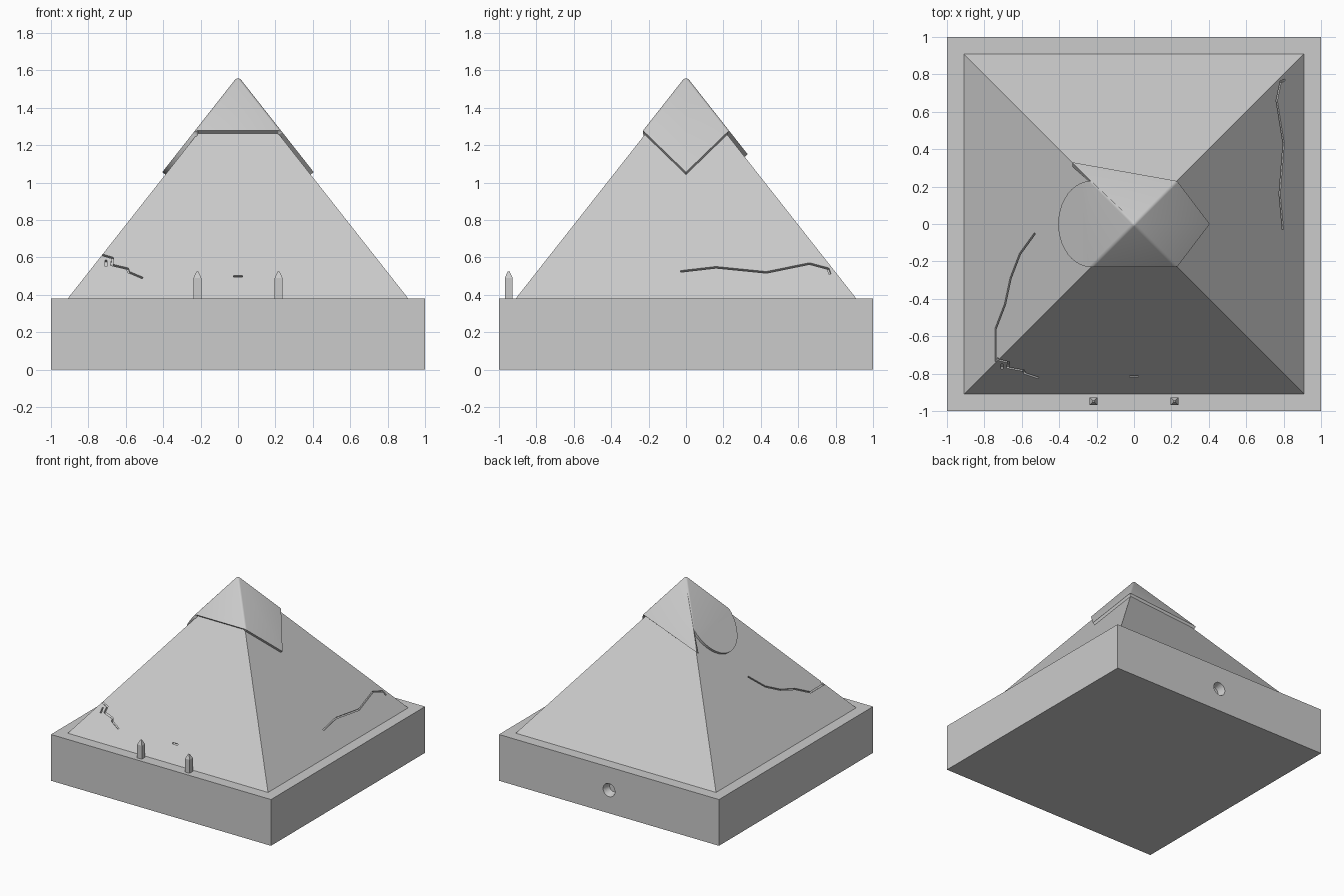
import bpy, bmesh, math
from mathutils import Matrix, Vector

SLOPE = 1.27      # rise per unit of horizontal distance from the axis
APEX = 1.536      # tip of the inner pyramid
CAP_APEX = 1.57   # tip of the overlay cap
BASE_TOP = 0.38

cube = bpy.data.objects.get("Cube")
if cube:
    bpy.data.objects.remove(cube, do_unlink=True)

stone = bpy.data.materials.new("grey stone")
stone.use_nodes = True
grey = (0.6, 0.6, 0.6, 1)
stone.diffuse_color = grey
stone.node_tree.nodes["Principled BSDF"].inputs["Base Color"].default_value = grey


def finish(bm, name):
    bmesh.ops.recalc_face_normals(bm, faces=bm.faces)
    mesh = bpy.data.meshes.new(name)
    bm.to_mesh(mesh)
    bm.free()
    mesh.materials.append(stone)
    obj = bpy.data.objects.new(name, mesh)
    bpy.context.collection.objects.link(obj)
    return obj


def activate(obj):
    bpy.ops.object.select_all(action='DESELECT')
    obj.select_set(True)
    bpy.context.view_layer.objects.active = obj


def cut(obj, cutter):
    cutter.hide_render = True
    mod = obj.modifiers.new("cut", 'BOOLEAN')
    mod.operation = 'DIFFERENCE'
    mod.solver = 'EXACT'
    mod.object = cutter
    activate(obj)
    bpy.ops.object.modifier_apply(modifier=mod.name)
    bpy.data.objects.remove(cutter, do_unlink=True)


def square_frustum(bm, r1, r2, z1, z2, x=0, y=0):
    """Square cone section given by half widths and heights."""
    k = math.sqrt(2)
    m = Matrix.Translation((x, y, (z1 + z2) / 2)) @ Matrix.Rotation(math.pi / 4, 4, 'Z')
    bmesh.ops.create_cone(bm, cap_ends=True, segments=4, radius1=r1 * k,
                          radius2=r2 * k, depth=z2 - z1, matrix=m)


# Square plinth with a tapered round recess in the back
bm = bmesh.new()
square_frustum(bm, 1, 1, 0, BASE_TOP)
plinth = finish(bm, "plinth")
bm = bmesh.new()
bmesh.ops.create_cone(bm, cap_ends=True, segments=32, radius1=0.06, radius2=0.036, depth=0.08,
                      matrix=Matrix.Translation((0, 0.98, 0.19)) @ Matrix.Rotation(math.pi / 2, 4, 'X'))
cut(plinth, finish(bm, "recess_cutter"))

# Pyramid body
bm = bmesh.new()
square_frustum(bm, (APEX - BASE_TOP) / SLOPE, 0, BASE_TOP, APEX)
pyramid = finish(bm, "pyramid")


def crack(points, side, width=0.011, depth=0.014):
    """Cut a thin mitred groove; points are (sideways, distance from axis)."""
    turn = Matrix.Rotation(side * math.pi / 2, 3, 'Z')
    stretch = math.hypot(1, SLOPE)
    flat = [Vector((u, d * stretch)) for u, d in points]
    left, right = [], []
    for i, p in enumerate(flat):
        a = (p - flat[i - 1]).normalized() if i else (flat[1] - p).normalized()
        b = (flat[i + 1] - p).normalized() if i < len(flat) - 1 else a
        t = (a + b).normalized()
        n = Vector((-t.y, t.x)) * (width / 2 / max(0.5, t.dot(a)))
        left.append(p + n)
        right.append(p - n)
    normal = Vector((0, -SLOPE, 1)) / stretch
    bm = bmesh.new()
    verts = []
    for q in left + right[::-1]:
        d = q.y / stretch
        pos = Vector((q.x, -d, APEX - SLOPE * d)) + normal * depth
        verts.append(bm.verts.new(turn @ pos))
    face = bm.faces.new(verts)
    ext = bmesh.ops.extrude_face_region(bm, geom=[face])
    moved = [v for v in ext["geom"] if isinstance(v, bmesh.types.BMVert)]
    bmesh.ops.translate(bm, verts=moved, vec=turn @ normal * (-2 * depth))
    cut(pyramid, finish(bm, "crack_cutter"))


def by_height(points):
    return [(u, (APEX - z) / SLOPE) for u, z in points]


# Cracks in the front, left and right faces
crack(by_height([(-0.73, 0.615), (-0.67, 0.597), (-0.675, 0.56), (-0.59, 0.54),
                 (-0.585, 0.522), (-0.51, 0.49)]), 0)
crack(by_height([(-0.705, 0.585), (-0.705, 0.55)]), 0)
crack(by_height([(-0.025, 0.5), (0.025, 0.5)]), 0)
crack(by_height([(-0.03, 0.525), (0.16, 0.547), (0.43, 0.52), (0.66, 0.567),
                 (0.76, 0.54), (0.77, 0.51)]), 1)
crack([(0.05, 0.53), (0.16, 0.61), (0.29, 0.66), (0.43, 0.69), (0.56, 0.74), (0.735, 0.74)], 3)

# Cap: straight front, pointed left, slanted back and round right edge
bm = bmesh.new()


def cap_vert(x, y):
    return bm.verts.new((x, y, CAP_APEX - SLOPE * max(abs(x), abs(y))))


c = 0.23
tip = cap_vert(0, 0)
fr_r, fr_l, bk_l, bk_r = [cap_vert(*p) for p in ((-c, -c), (c, -c), (c, c), (-c, c))]
steps = 20
arc = [cap_vert(-c - 0.175 * math.sin(a), c * math.cos(a))
       for a in (math.pi * i / steps for i in range(1, steps))]
bm.faces.new([tip, fr_r, fr_l])
bm.faces.new([tip, fr_l, cap_vert(0.405, 0), bk_l])
bm.faces.new([tip, bk_l, cap_vert(-0.33, 0.33), bk_r])
bm.faces.new([tip, bk_r] + arc + [fr_r])
bmesh.ops.bevel(bm, geom=list(tip.link_edges), offset=0.012, segments=3,
                profile=0.5, affect='EDGES')
cap = finish(bm, "cap")
if sum(p.normal.z * p.area for p in cap.data.polygons) < 0:
    cap.data.flip_normals()
shell = cap.modifiers.new("thickness", 'SOLIDIFY')
shell.thickness = 0.03
shell.offset = -1
activate(cap)
bpy.ops.object.modifier_apply(modifier=shell.name)
bpy.ops.object.shade_smooth_by_angle(angle=math.radians(25))

# Pair of small obelisks at the front
for name, x in (("right_obelisk", -0.217), ("left_obelisk", 0.217)):
    bm = bmesh.new()
    square_frustum(bm, 0.021, 0.021, BASE_TOP, 0.49, x, -0.948)
    square_frustum(bm, 0.021, 0.005, 0.49, 0.525, x, -0.948)
    bmesh.ops.remove_doubles(bm, verts=bm.verts, dist=0.0001)
    finish(bm, name)
